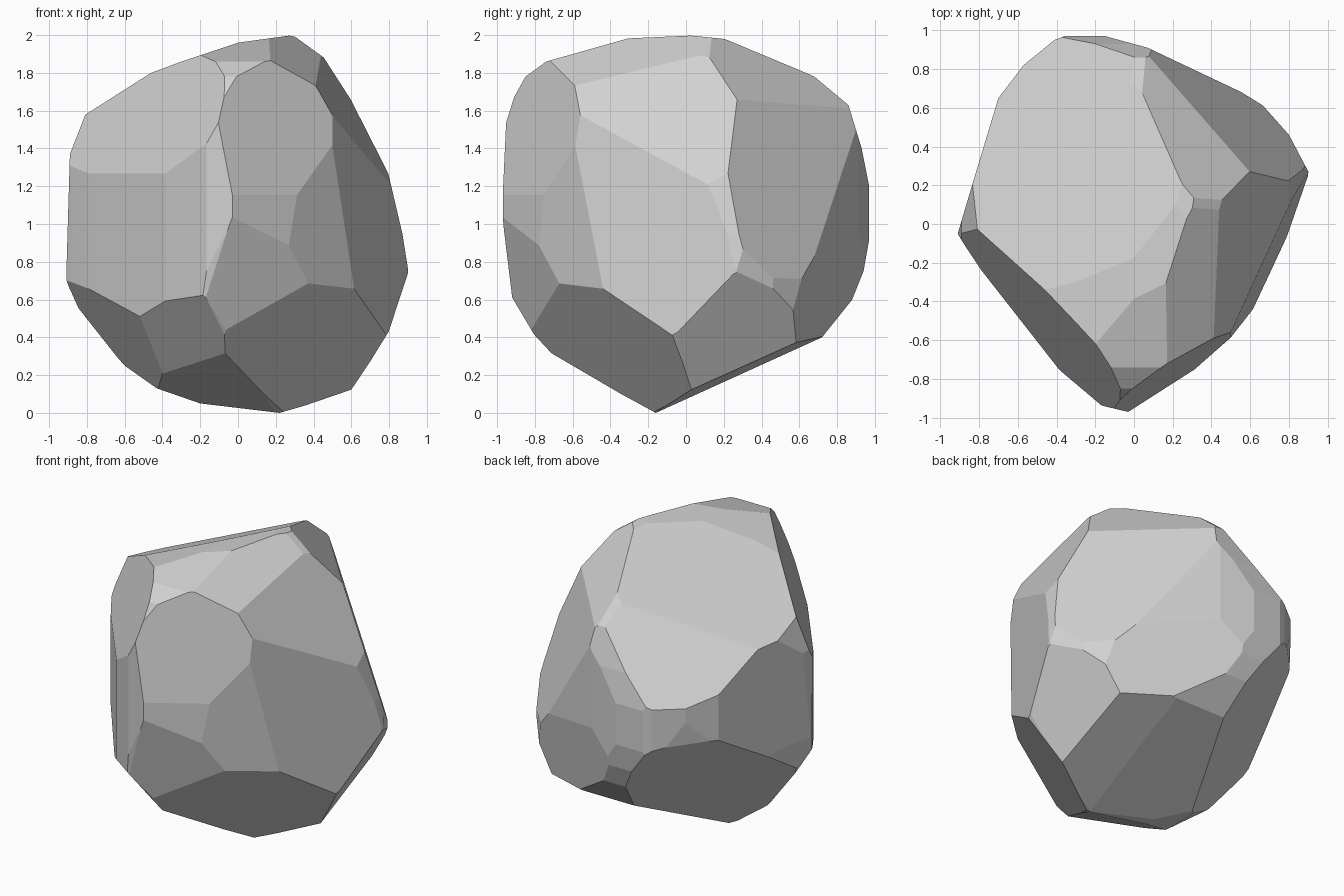
import bpy, bmesh
from mathutils import Vector
from mathutils.geometry import convex_hull_2d

if "Cube" in bpy.data.objects:
    bpy.data.objects.remove(bpy.data.objects["Cube"])

# Outlines of the boulder seen from the front (x,z), right (y,z) and top (x,y)
FRONT = [(-.91, .70), (-.89, 1.37), (-.80, 1.60), (-.62, 1.74), (-.3, 1.86), (0, 1.96),
         (.29, 2.0), (.47, 1.87), (.63, 1.70), (.76, 1.42), (.87, .95), (.91, .70), (.89, .58),
         (.79, .42), (.60, .11), (.22, 0), (-.2, .05), (-.43, .13), (-.6, .25), (-.82, .50)]
RIGHT = [(-.98, 1.1), (-.97, 1.45), (-.95, 1.6), (-.85, 1.78), (-.74, 1.86), (-.28, 1.99),
         (0, 2.0), (.2, 1.98), (.42, 1.91), (.68, 1.78), (.86, 1.63), (.93, 1.4), (.97, 1.2),
         (.97, .92), (.94, .75), (.88, .6), (.72, .4), (-.16, 0), (-.38, .12), (-.76, .34), (-.92, .61)]
TOP = [(-.91, -.05), (-.83, .22), (-.70, .65), (-.57, .82), (-.41, .95), (-.33, .98), (-.15, .97),
       (.07, .91), (.27, .8), (.64, .64), (.8, .46), (.9, .27), (.89, .17), (.81, -.05), (.72, -.32),
       (.6, -.52), (.47, -.65), (.07, -.9), (-.03, -.97), (-.24, -.92), (-.47, -.72), (-.88, -.1)]

# Chipped facets: outward direction and offset along it
FACETS = [
    # underside
    (.85, -1, -.9, .37), (-.757, -.362, -.544, .326), (-.17, -.49, -1, .045), (-.7, -1, -.95, .46),
    (.1, .45, -1, -.05), (.84, .22, -.49, .45), (-.62, .53, -.57, .225),
    # right side
    (1, -.42, .07, .845), (1, -.17, .53, 1.43), (.63, .57, .25, .945),
    # top
    (.78, .76, 1, 2.33), (-.43, .23, 1, 1.92), (.7, -.27, 1, 2.18),
    # front right
    (.64, -1, .17, 1.147), (.95, -1, -.05, .99), (.5, -1, -.28, .665),
    # front left
    (-.6, -.47, .28, .94), (-.6, -.47, 0, .585), (-.27, -.32, 0, .345),
    # back and left
    (-.49, .61, .62, 1.533), (-.7, .65, -.1, .82), (.38, .88, -.15, .685), (-.96, .28, -.05, .82),
]


def cut(bm, normal, point):
    """Slice off everything beyond a plane and cap the cut."""
    geom = bm.verts[:] + bm.edges[:] + bm.faces[:]
    bmesh.ops.bisect_plane(bm, geom=geom, dist=1e-5, plane_co=point, plane_no=normal, clear_outer=True)
    rim = [e for e in bm.edges if e.is_boundary]
    if rim:
        bmesh.ops.holes_fill(bm, edges=rim, sides=0)


def cut_outline(bm, points, a, b):
    """Trim the block to a convex outline drawn on axes a and b."""
    pts = [Vector(points[i]) for i in convex_hull_2d(points)]
    mid = sum(pts, Vector((0, 0))) / len(pts)
    for p, q in zip(pts, pts[1:] + pts[:1]):
        n2 = Vector((q.y - p.y, p.x - q.x))
        if n2.dot(p - mid) < 0:
            n2.negate()
        n, co = Vector((0, 0, 0)), Vector((0, 0, 0))
        n[a], n[b], co[a], co[b] = n2.x, n2.y, p.x, p.y
        cut(bm, n.normalized(), co)


# Boulder: a block trimmed to its outlines, then chipped
bm = bmesh.new()
bmesh.ops.create_cube(bm, size=4)
for outline, a, b in ((FRONT, 0, 2), (RIGHT, 1, 2), (TOP, 0, 1)):
    cut_outline(bm, outline, a, b)
for x, y, z, d in FACETS:
    n = Vector((x, y, z))
    cut(bm, n.normalized(), n * (d / n.length_squared))
bmesh.ops.remove_doubles(bm, verts=bm.verts[:], dist=.004)
bmesh.ops.recalc_face_normals(bm, faces=bm.faces[:])

# Rest it on the ground
low = min(v.co.z for v in bm.verts)
bmesh.ops.translate(bm, verts=bm.verts[:], vec=(0, 0, -low))

mesh = bpy.data.meshes.new("boulder")
bm.to_mesh(mesh)
bm.free()
stone = bpy.data.materials.new("grey stone")
stone.diffuse_color = (.64, .64, .64, 1)
stone.use_nodes = True
stone.node_tree.nodes["Principled BSDF"].inputs["Base Color"].default_value = stone.diffuse_color
mesh.materials.append(stone)
boulder = bpy.data.objects.new("boulder", mesh)
bpy.context.collection.objects.link(boulder)
